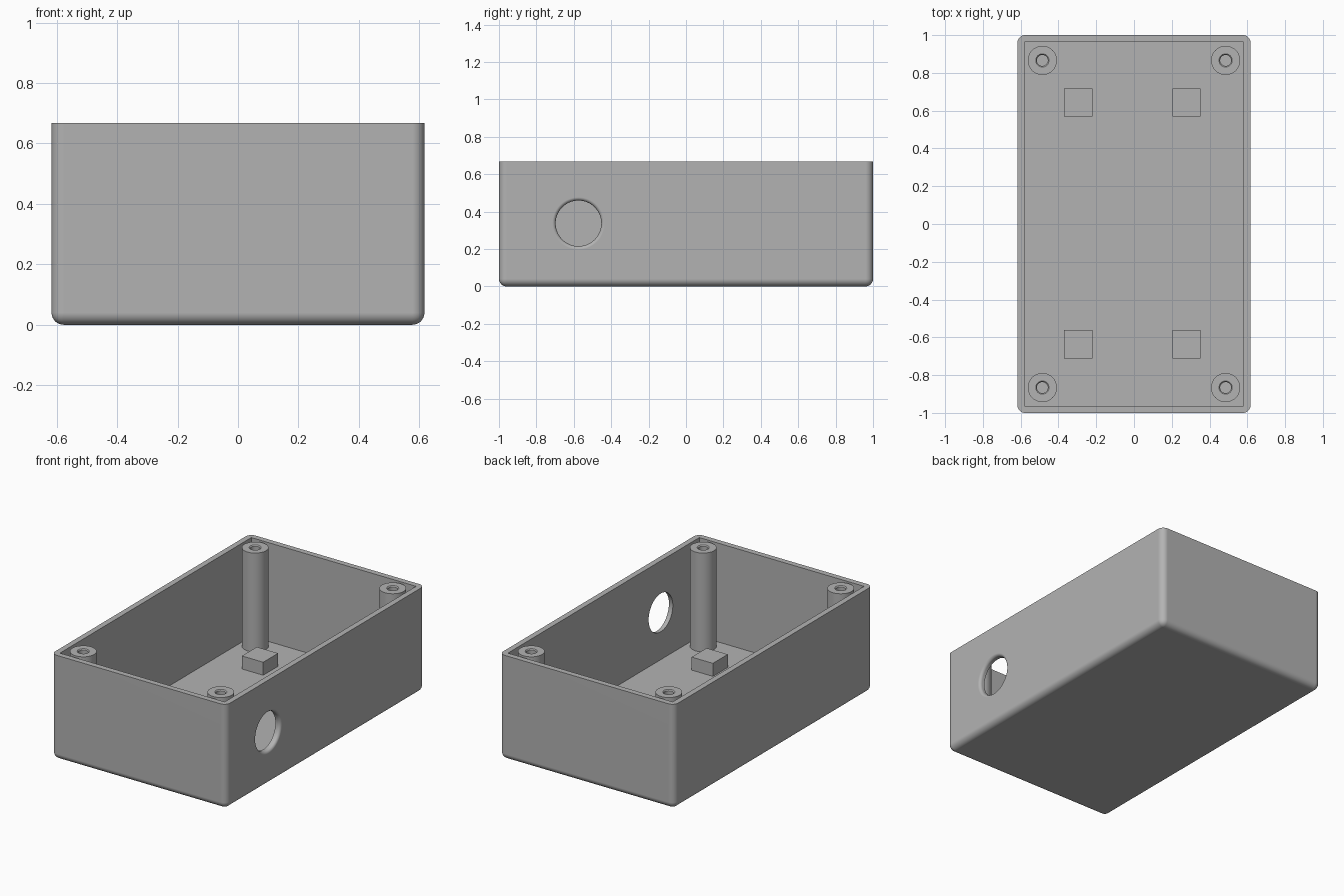
import bpy, bmesh, math
from mathutils import Matrix, Vector

cube = bpy.data.objects.get("Cube")
if cube:
    bpy.data.objects.remove(cube, do_unlink=True)

HALF_X, HALF_Y, HEIGHT = 0.617, 1.0, 0.667
WALL, FLOOR, ROUND = 0.036, 0.037, 0.04

grey = bpy.data.materials.new("plain grey")
grey.use_nodes = True
colour = (0.45, 0.45, 0.45, 1)
grey.diffuse_color = colour
grey.node_tree.nodes["Principled BSDF"].inputs["Base Color"].default_value = colour


def make_object(name, bm):
    bmesh.ops.recalc_face_normals(bm, faces=bm.faces)
    mesh = bpy.data.meshes.new(name)
    bm.to_mesh(mesh)
    bm.free()
    mesh.materials.append(grey)
    obj = bpy.data.objects.new(name, mesh)
    bpy.context.collection.objects.link(obj)
    return obj


def box_mesh(low, high):
    bm = bmesh.new()
    low, high = Vector(low), Vector(high)
    matrix = Matrix.Translation((low + high) / 2) @ Matrix.Diagonal((*(high - low), 1))
    bmesh.ops.create_cube(bm, size=1, matrix=matrix)
    return bm


def lathe_mesh(profile, matrix, segments=48):
    """Turn a closed (radius, height) outline about the z axis."""
    bm = bmesh.new()
    verts = [bm.verts.new((r, 0, z)) for r, z in profile]
    edges = [bm.edges.new(pair) for pair in zip(verts, verts[1:])]
    bmesh.ops.spin(bm, geom=verts + edges, axis=(0, 0, 1), cent=(0, 0, 0),
                   angle=math.tau, steps=segments, use_merge=False)
    bmesh.ops.remove_doubles(bm, verts=bm.verts, dist=1e-5)
    bm.transform(matrix)
    return bm


def select_only(obj):
    bpy.ops.object.select_all(action='DESELECT')
    obj.select_set(True)
    bpy.context.view_layer.objects.active = obj


def smooth(obj):
    select_only(obj)
    bpy.ops.object.shade_smooth_by_angle(angle=math.radians(30))
    obj.modifiers.new("even shading", 'WEIGHTED_NORMAL').keep_sharp = True


def cut(obj, cutter):
    cutter.hide_render = True
    mod = obj.modifiers.new("cut", 'BOOLEAN')
    mod.operation, mod.solver, mod.object = 'DIFFERENCE', 'EXACT', cutter
    select_only(obj)
    bpy.ops.object.modifier_apply(modifier=mod.name)
    bpy.data.objects.remove(cutter, do_unlink=True)


# Case: rounded on every edge except the open rim
bm = box_mesh((-HALF_X, -HALF_Y, 0), (HALF_X, HALF_Y, HEIGHT))
edges = [e for e in bm.edges if min(v.co.z for v in e.verts) < 0.01]
bmesh.ops.bevel(bm, geom=edges, offset=ROUND, segments=8, profile=0.5, affect='EDGES')
case = make_object("case", bm)

# Sharp-cornered cavity
cut(case, make_object("cavity_cutter", box_mesh(
    (WALL - HALF_X, WALL - HALF_Y, FLOOR), (HALF_X - WALL, HALF_Y - WALL, 1))))

# Round side opening with a softened outer lip
radius, lip = 0.122, 0.018
arc = [(radius + lip * (1 - math.cos(a)), HALF_X - lip + lip * math.sin(a))
       for a in (math.pi / 2 * i / 6 for i in range(7))]
outline = [(0, 0.5), (radius, 0.5)] + arc + [(radius + lip, 0.7), (0, 0.7)]
placing = Matrix.Translation((0, -0.575, 0.337)) @ Matrix.Rotation(math.pi / 2, 4, 'Y')
cut(case, make_object("opening_cutter", lathe_mesh(outline, placing, 64)))
smooth(case)

# Hollow screw posts in the corners
post = [(0.077, FLOOR - 0.01), (0.077, HEIGHT), (0.035, HEIGHT),
        (0.029, HEIGHT - 0.006), (0.029, FLOOR), (0, FLOOR)]
for y, end in ((-0.866, "front"), (0.866, "back")):
    for x, side in ((-0.485, "right"), (0.485, "left")):
        smooth(make_object(f"screw_post_{end}_{side}",
                           lathe_mesh(post, Matrix.Translation((x, y, 0)))))

# Square support blocks on the floor
for y, end in ((-0.636, "front"), (0.643, "back")):
    for x, side in ((-0.295, "right"), (0.278, "left")):
        make_object(f"support_block_{end}_{side}", box_mesh(
            (x - 0.075, y - 0.075, FLOOR - 0.01), (x + 0.075, y + 0.075, 0.12)))
